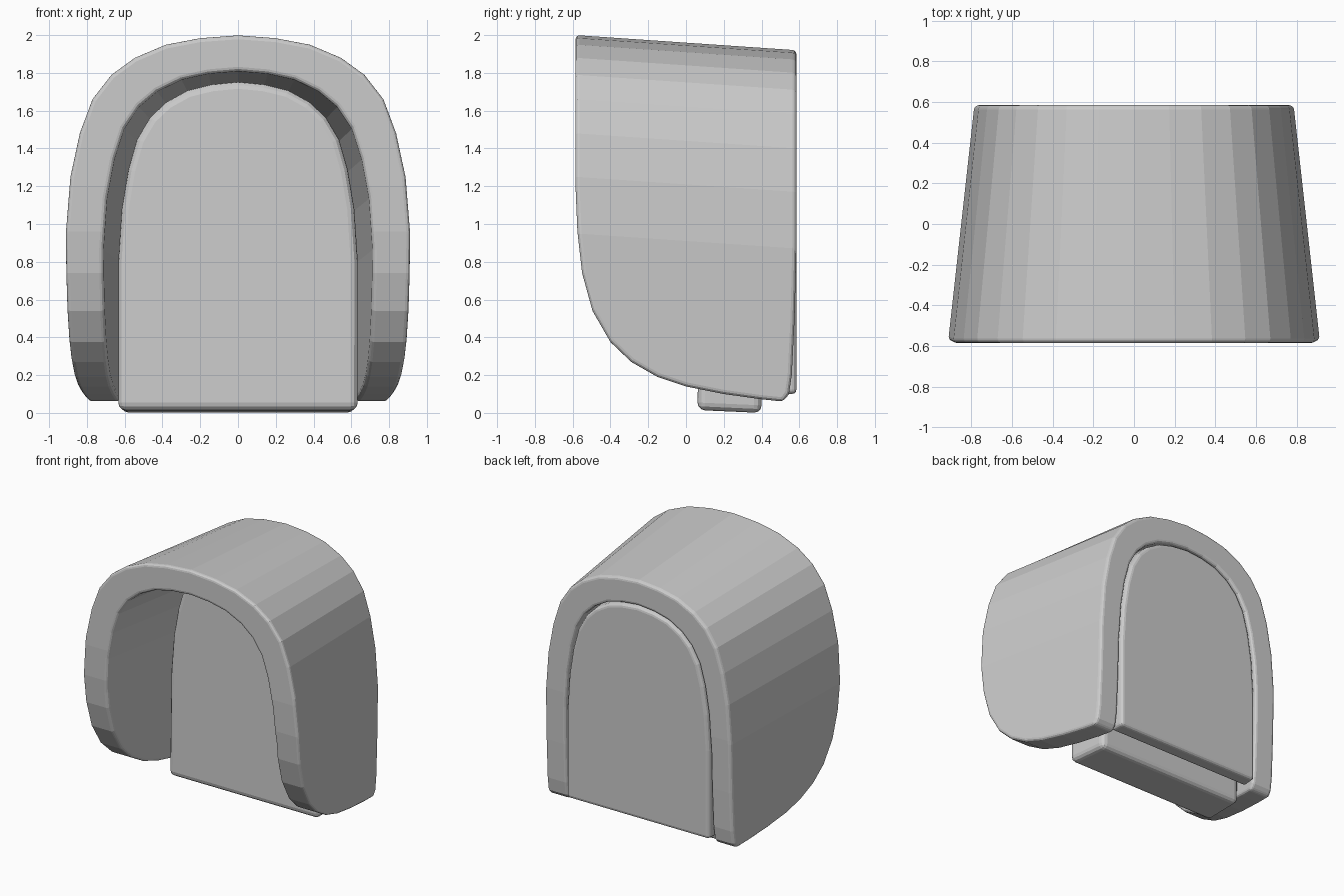
import bpy
import bmesh
import math

cube = bpy.data.objects.get("Cube")
if cube:
    bpy.data.objects.remove(cube, do_unlink=True)

# Half arch from the crown down: share of half width, drop below the crown
HALF_ARCH = [(0, 0), (.22, .015), (.42, .05), (.60, .12), (.735, .21),
             (.845, .34), (.918, .52), (.972, .75), (1, 1.05)]
FRONT, BACK = -0.585, 0.585


def taper(y):
    """Width factor and crown drop at a given depth."""
    t = (y - FRONT) / (BACK - FRONT)
    return 1 - 0.142 * t, 0.08 * t


def arch(width, top, bottom, y, drop=1.0, lean=0.0):
    """Full arch outline from the right foot over the crown to the left foot."""
    factor, sink = taper(y)
    half = [(x * width * factor, top - sink - d * drop) for x, d in HALF_ARCH]
    half.append((width * factor, bottom))
    points = [(-x, z) for x, z in reversed(half[1:])] + half
    return [(x, y + lean * z, z) for x, z in points]


def loft(name, rings):
    """Closed solid through matching closed rings, capped at both ends."""
    bm = bmesh.new()
    loops = [[bm.verts.new(p) for p in ring] for ring in rings]
    n = len(loops[0])
    for a, b in zip(loops, loops[1:]):
        for i in range(n):
            j = (i + 1) % n
            bm.faces.new((a[i], a[j], b[j], b[i]))
    bm.faces.new(loops[0])
    bm.faces.new(loops[-1])
    bmesh.ops.recalc_face_normals(bm, faces=bm.faces)
    mesh = bpy.data.meshes.new(name)
    bm.to_mesh(mesh)
    bm.free()
    obj = bpy.data.objects.new(name, mesh)
    bpy.context.collection.objects.link(obj)
    return obj


def round_edges(obj, width):
    mod = obj.modifiers.new("rounded_edges", "BEVEL")
    mod.width = width
    mod.segments = 3
    mod.limit_method = "ANGLE"
    mod.angle_limit = math.radians(38)


# Hood shell: a thick arch tapering to the back
y0, y1 = FRONT - 0.05, BACK + 0.05
shell = loft("hood_shell", list(zip(
    arch(0.915, 2.0, -0.2, y0), arch(0.915, 2.0, -0.2, y1),
    arch(0.715, 1.81, -0.2, y1, 0.9), arch(0.715, 1.81, -0.2, y0, 0.9))))

# Side profile that trims the shell, with the swept lower front
side = [(FRONT, 2.3), (FRONT, 1.2), (-.575, .96), (-.55, .74), (-.495, .54),
        (-.40, .375), (-.29, .27), (-.15, .19), (0, .14), (.2, .1), (.4, .072),
        (.515, .06), (.545, .1), (.56, .2), (.575, .5), (BACK, .9), (BACK, 2.3)]
trim = loft("trim_profile", [[(x, y, z) for y, z in side] for x in (-1.2, 1.2)])
trim.hide_render = True
cut = shell.modifiers.new("trim", "BOOLEAN")
cut.operation = "INTERSECT"
cut.solver = "EXACT"
cut.object = trim
bpy.context.view_layer.objects.active = shell
bpy.ops.object.modifier_apply(modifier=cut.name)
bpy.data.objects.remove(trim, do_unlink=True)
round_edges(shell, 0.022)

# Inner cushion, reaching below the shell
cushion = loft("inner_cushion", [
    arch(0.69, 1.80, 0.015, 0.06, 0.9, 0.02),
    arch(0.70, 1.80, 0.0, 0.40, 0.9)])
round_edges(cushion, 0.04)

# Back panel set into the rear opening
panel = loft("back_panel", [
    arch(0.70, 1.80, 0.1, 0.47, 0.9),
    arch(0.70, 1.80, 0.1, BACK, 0.9)])
round_edges(panel, 0.025)
